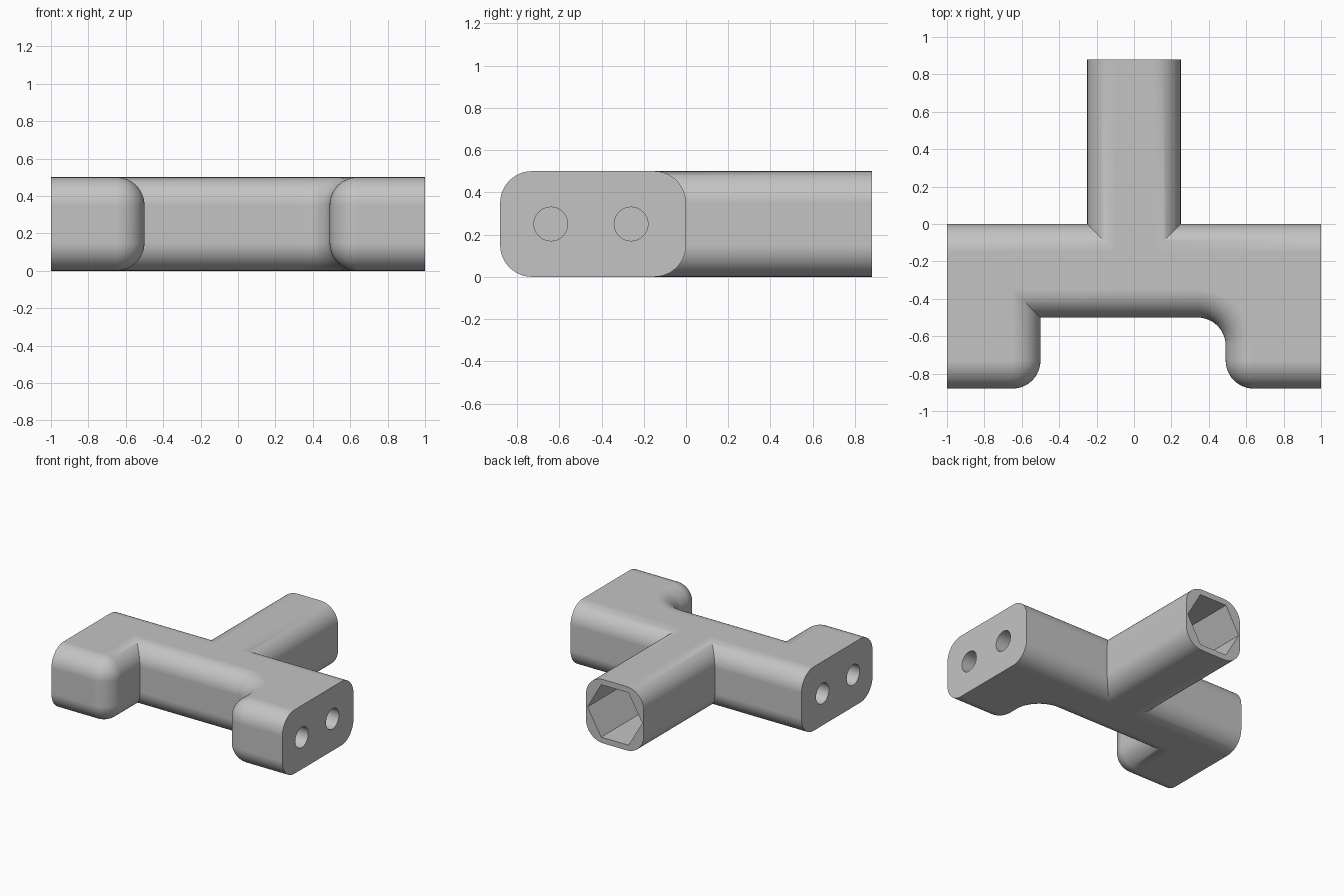
import bpy, bmesh, math
from mathutils import Matrix, Vector

if "Cube" in bpy.data.objects:
    bpy.data.objects.remove(bpy.data.objects["Cube"], do_unlink=True)

R = 0.15        # edge rounding
H = 0.5         # thickness
SEG = 12        # segments per quarter round

grey = bpy.data.materials.new("grey plastic")
grey.use_nodes = True
colour = (0.55, 0.55, 0.55, 1)
grey.diffuse_color = colour
grey.node_tree.nodes["Principled BSDF"].inputs["Base Color"].default_value = colour


def arc(cx, cy, r, a0, a1):
    return [(cx + r * math.cos(math.radians(a0 + (a1 - a0) * i / SEG)),
             cy + r * math.sin(math.radians(a0 + (a1 - a0) * i / SEG)))
            for i in range(SEG + 1)]


def outline(d):
    """Plan of the body with its rounded sides inset by d; the three end faces stay put."""
    return ([(-1, -0.88 + d)]
            + arc(-0.65, -0.73, R - d, -90, 0)       # right foot tip
            + [(-0.5 - d, -0.5 + d)]                 # sharp inner corner
            + arc(0.34, -0.65, R + d, 90, 0)         # filleted inner corner
            + arc(0.64, -0.73, R - d, 180, 270)      # left foot tip
            + [(1, -0.88 + d), (1, -d),
               (0.25 - d, -d), (0.25 - d, 0.88),     # stem
               (-0.25 + d, 0.88), (-0.25 + d, -d),
               (-1, -d)])


def make_object(name, bm):
    mesh = bpy.data.meshes.new(name)
    bm.to_mesh(mesh)
    bm.free()
    mesh.materials.append(grey)
    obj = bpy.data.objects.new(name, mesh)
    bpy.context.collection.objects.link(obj)
    return obj


# Body: stacked outlines that roll over at the bottom and top
angles = [math.radians(90 * i / SEG) for i in range(SEG + 1)]
lower = [(R * (1 - math.sin(a)), R * (1 - math.cos(a))) for a in angles]
levels = lower + [(d, H - z) for d, z in reversed(lower)]
bm = bmesh.new()
rings = [[bm.verts.new((x, y, z)) for x, y in outline(d)] for d, z in levels]
n = len(rings[0])
for a, b in zip(rings, rings[1:]):
    for i in range(n):
        j = (i + 1) % n
        bm.faces.new((a[i], a[j], b[j], b[i]))
bm.faces.new(rings[0][::-1])
bm.faces.new(rings[-1])
bmesh.ops.remove_doubles(bm, verts=bm.verts, dist=1e-5)
bmesh.ops.dissolve_limit(bm, angle_limit=0.002, verts=bm.verts, edges=bm.edges)
bmesh.ops.recalc_face_normals(bm, faces=bm.faces)
body = make_object("connector_body", bm)


def cut(name, start, direction, radius, depth, sides):
    """Sink a blind prism-shaped hole into the body."""
    direction = Vector(direction)
    over = 0.05
    rot = direction.to_track_quat('Z', 'X').to_matrix().to_4x4()
    place = Matrix.Translation(Vector(start) + direction * (depth - over) / 2) @ rot
    cb = bmesh.new()
    bmesh.ops.create_cone(cb, cap_ends=True, segments=sides, radius1=radius,
                          radius2=radius, depth=depth + over, matrix=place)
    cutter = make_object(name, cb)
    cutter.hide_render = True
    mod = body.modifiers.new(name, 'BOOLEAN')
    mod.operation = 'DIFFERENCE'
    mod.solver = 'EXACT'
    mod.object = cutter
    bpy.context.view_layer.objects.active = body
    bpy.ops.object.modifier_apply(modifier=name)
    bpy.data.objects.remove(cutter, do_unlink=True)


# Two round blind holes in each end of the bar
for side in (-1, 1):
    for y in (-0.64, -0.26):
        cut("round_hole", (side, y, H / 2), (-side, 0, 0), 0.08, 0.36, 32)


# Hexagonal socket in the stem, corners pointing sideways
hexagon = bmesh.new()
corners = [(0.237 * math.cos(math.radians(60 * k)), H / 2 + 0.237 * math.sin(math.radians(60 * k)))
           for k in range(6)]
base = hexagon.faces.new([hexagon.verts.new((x, 0.13, z)) for x, z in corners])
grown = bmesh.ops.extrude_face_region(hexagon, geom=[base])["geom"]
bmesh.ops.translate(hexagon, vec=(0, 0.85, 0),
                    verts=[v for v in grown if isinstance(v, bmesh.types.BMVert)])
bmesh.ops.recalc_face_normals(hexagon, faces=hexagon.faces)
socket = make_object("hex_socket", hexagon)
socket.hide_render = True
mod = body.modifiers.new("hex_socket", 'BOOLEAN')
mod.operation = 'DIFFERENCE'
mod.solver = 'EXACT'
mod.object = socket
bpy.context.view_layer.objects.active = body
bpy.ops.object.modifier_apply(modifier="hex_socket")
bpy.data.objects.remove(socket, do_unlink=True)

# Smooth rounds, crisp edges
bpy.ops.object.select_all(action='DESELECT')
body.select_set(True)
bpy.context.view_layer.objects.active = body
bpy.ops.object.shade_smooth_by_angle(angle=math.radians(30))
weighted = body.modifiers.new("weighted_normals", 'WEIGHTED_NORMAL')
weighted.keep_sharp = True
